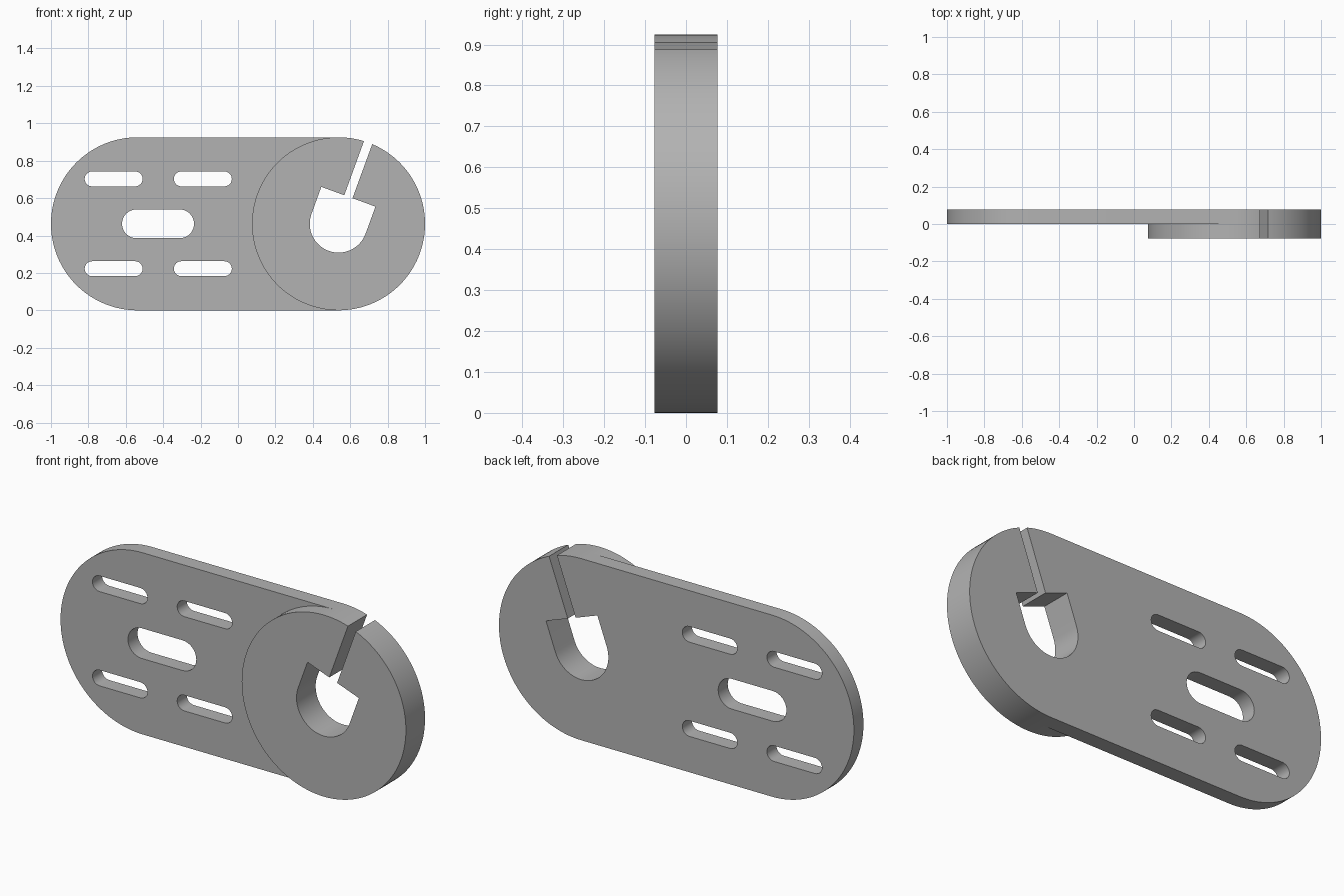
import bpy
import bmesh
from math import sin, cos, pi, radians
from mathutils import Vector, Matrix

cube = bpy.data.objects.get("Cube")
if cube:
    bpy.data.objects.remove(cube, do_unlink=True)

R = 0.4625             # end radius, also the centre height
THICK = 0.077          # thickness of plate and of disc
BORE_R = 0.154
SLIT_HALF = 0.0235
PIVOT = Vector((1 - R, R))
TILT = Matrix.Rotation(radians(-20), 2)

grey = bpy.data.materials.new("plain grey")
grey.use_nodes = True
grey.diffuse_color = (0.45, 0.45, 0.45, 1)
grey.node_tree.nodes["Principled BSDF"].inputs["Base Color"].default_value = grey.diffuse_color


def arc(cx, cz, r, start, end, steps):
    angles = [radians(start + (end - start) * i / steps) for i in range(steps + 1)]
    return [Vector((cx + r * cos(a), cz + r * sin(a))) for a in angles]


def stadium(x0, x1, cz, r, steps):
    return arc(x1 - r, cz, r, -90, 90, steps) + arc(x0 + r, cz, r, 90, 270, steps)


def prism(name, outline, y0, y1):
    """Extrude an x-z outline along y."""
    bm = bmesh.new()
    face = bm.faces.new([bm.verts.new((p.x, y0, p.y)) for p in outline])
    ext = bmesh.ops.extrude_face_region(bm, geom=[face])
    moved = [v for v in ext["geom"] if isinstance(v, bmesh.types.BMVert)]
    bmesh.ops.translate(bm, verts=moved, vec=(0, y1 - y0, 0))
    bmesh.ops.recalc_face_normals(bm, faces=bm.faces)
    mesh = bpy.data.meshes.new(name)
    bm.to_mesh(mesh)
    bm.free()
    mesh.materials.append(grey)
    obj = bpy.data.objects.new(name, mesh)
    bpy.context.collection.objects.link(obj)
    return obj


def cutter(name, outline):
    obj = prism(name, outline, -0.2, 0.2)
    obj.hide_render = True
    return obj


def finish(obj, cutters):
    """Cut the holes, then smooth the round walls."""
    bpy.ops.object.select_all(action="DESELECT")
    obj.select_set(True)
    bpy.context.view_layer.objects.active = obj
    for c in cutters:
        mod = obj.modifiers.new(c.name, "BOOLEAN")
        mod.operation = "DIFFERENCE"
        mod.solver = "EXACT"
        mod.object = c
        bpy.ops.object.modifier_apply(modifier=mod.name)
    bpy.ops.object.shade_smooth_by_angle(angle=radians(30))


# Backing plate and raised clamp disc
plate = prism("backing_plate", stadium(-1, 1, R, R, 64), 0, THICK)
disc = prism("clamp_disc", arc(PIVOT.x, PIVOT.y, R, -90, 270, 128)[:-1], -THICK, 0)

# Tilted keyed bore: round below, square above, with a slit out to the rim
key = arc(0, 0, BORE_R, 180, 360, 32)
key += [Vector(p) for p in ((BORE_R, BORE_R), (SLIT_HALF, BORE_R), (SLIT_HALF, 0.6),
                            (-SLIT_HALF, 0.6), (-SLIT_HALF, BORE_R), (-BORE_R, BORE_R))]
bore = cutter("bore_cutter", [TILT @ p + PIVOT for p in key])

# Mounting slots
slots = [cutter("large_slot_cutter", stadium(-0.62, -0.235, R, 0.077, 16))]
for x in (-0.82, -0.343):
    for side in (-1, 1):
        slots.append(cutter("small_slot_cutter", stadium(x, x + 0.31, R + side * 0.24, 0.04, 12)))

finish(plate, [bore] + slots)
finish(disc, [bore])
for c in [bore] + slots:
    bpy.data.objects.remove(c, do_unlink=True)
